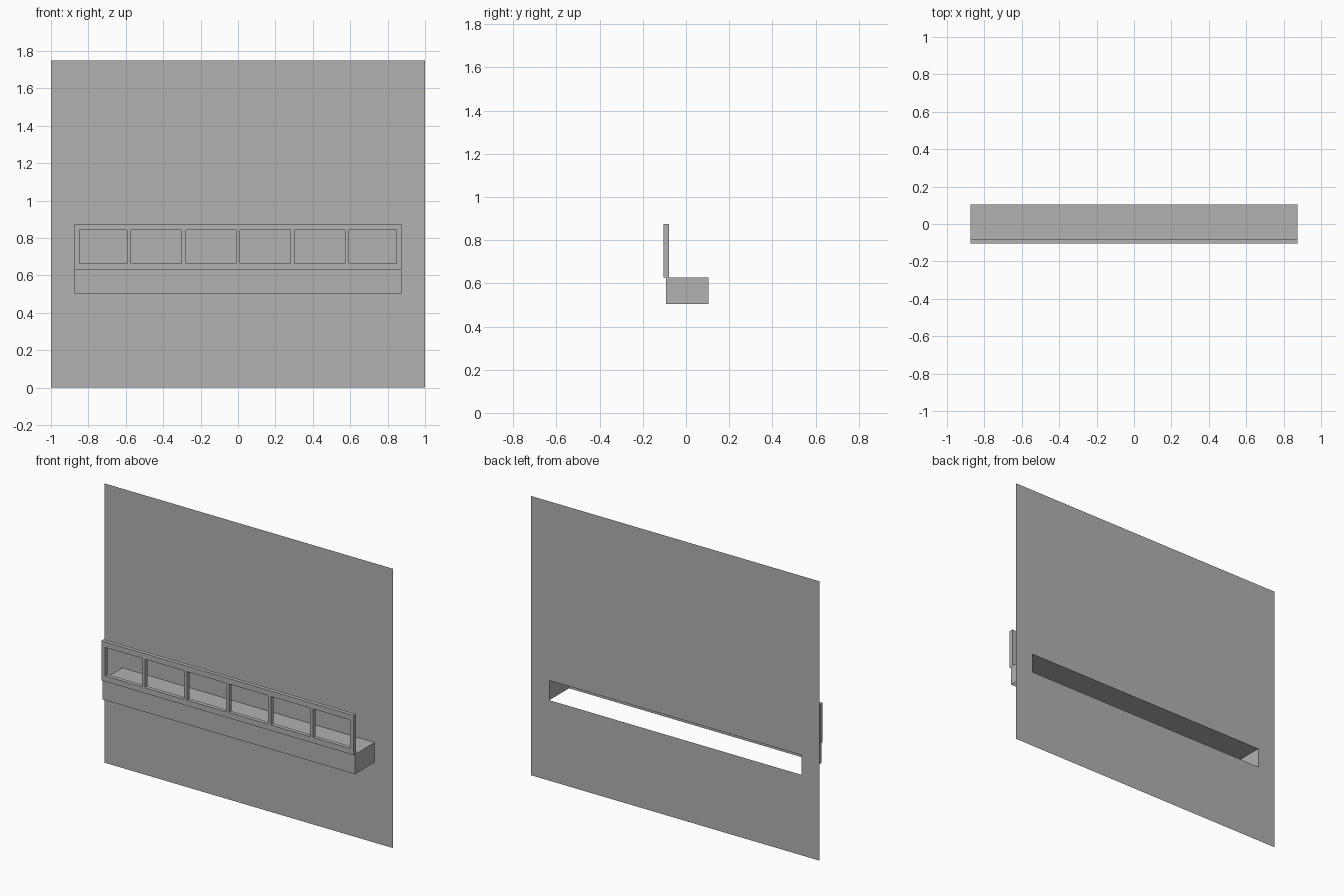
import bpy
import bmesh

if "Cube" in bpy.data.objects:
    bpy.data.objects.remove(bpy.data.objects["Cube"])

grey = bpy.data.materials.new("plain grey")
grey.diffuse_color = (0.445, 0.445, 0.445, 1)
grey.use_nodes = True
grey.node_tree.nodes["Principled BSDF"].inputs["Base Color"].default_value = grey.diffuse_color

HALF = 0.875                      # half width of the balcony
Z_LOW, Z_FLOOR, Z_TOP = 0.504, 0.628, 0.876
Y_FRONT, Y_BOX, Y_WALL = -0.104, -0.0915, 0.104
RAIL_DEPTH = 0.025


def add_object(name, bm):
    mesh = bpy.data.meshes.new(name)
    bm.to_mesh(mesh)
    bm.free()
    mesh.materials.append(grey)
    obj = bpy.data.objects.new(name, mesh)
    bpy.context.collection.objects.link(obj)
    return obj


def panel(name, xs, zs, y):
    """Upright sheet facing -y; cells with odd column and odd row stay open."""
    bm = bmesh.new()
    grid = [[bm.verts.new((x, y, z)) for x in xs] for z in zs]
    for r in range(len(zs) - 1):
        for c in range(len(xs) - 1):
            if r % 2 and c % 2:
                continue
            bm.faces.new((grid[r][c], grid[r][c + 1],
                          grid[r + 1][c + 1], grid[r + 1][c]))
    return add_object(name, bm)


# Thin wall with a slot where the balcony opens through it
panel("wall", [-1, -HALF, HALF, 1], [0, Z_LOW, Z_FLOOR, 1.75], Y_WALL)

# Balcony ledge: a shell with floor, front and ends, open below and behind
bm = bmesh.new()
bmesh.ops.create_cube(bm, size=1)
open_faces = [f for f in bm.faces if f.normal.z < -0.5 or f.normal.y > 0.5]
bmesh.ops.delete(bm, geom=open_faces, context='FACES')
bmesh.ops.scale(bm, verts=bm.verts,
                vec=(2 * HALF, Y_WALL - Y_BOX, Z_FLOOR - Z_LOW))
bmesh.ops.translate(bm, verts=bm.verts,
                    vec=(0, (Y_WALL + Y_BOX) / 2, (Z_FLOOR + Z_LOW) / 2))
add_object("balcony_ledge", bm)

# Railing: flat frame with six openings divided by slim posts
xs = [-HALF, -0.848]
for i in range(-2, 3):
    post = i * HALF / 3
    xs += [post - 0.01, post + 0.01]
xs += [0.848, HALF]
railing = panel("railing", xs, [Z_FLOOR, 0.663, 0.842, Z_TOP], Y_FRONT)
solid = railing.modifiers.new("thickness", 'SOLIDIFY')
solid.thickness = RAIL_DEPTH
solid.offset = -1
